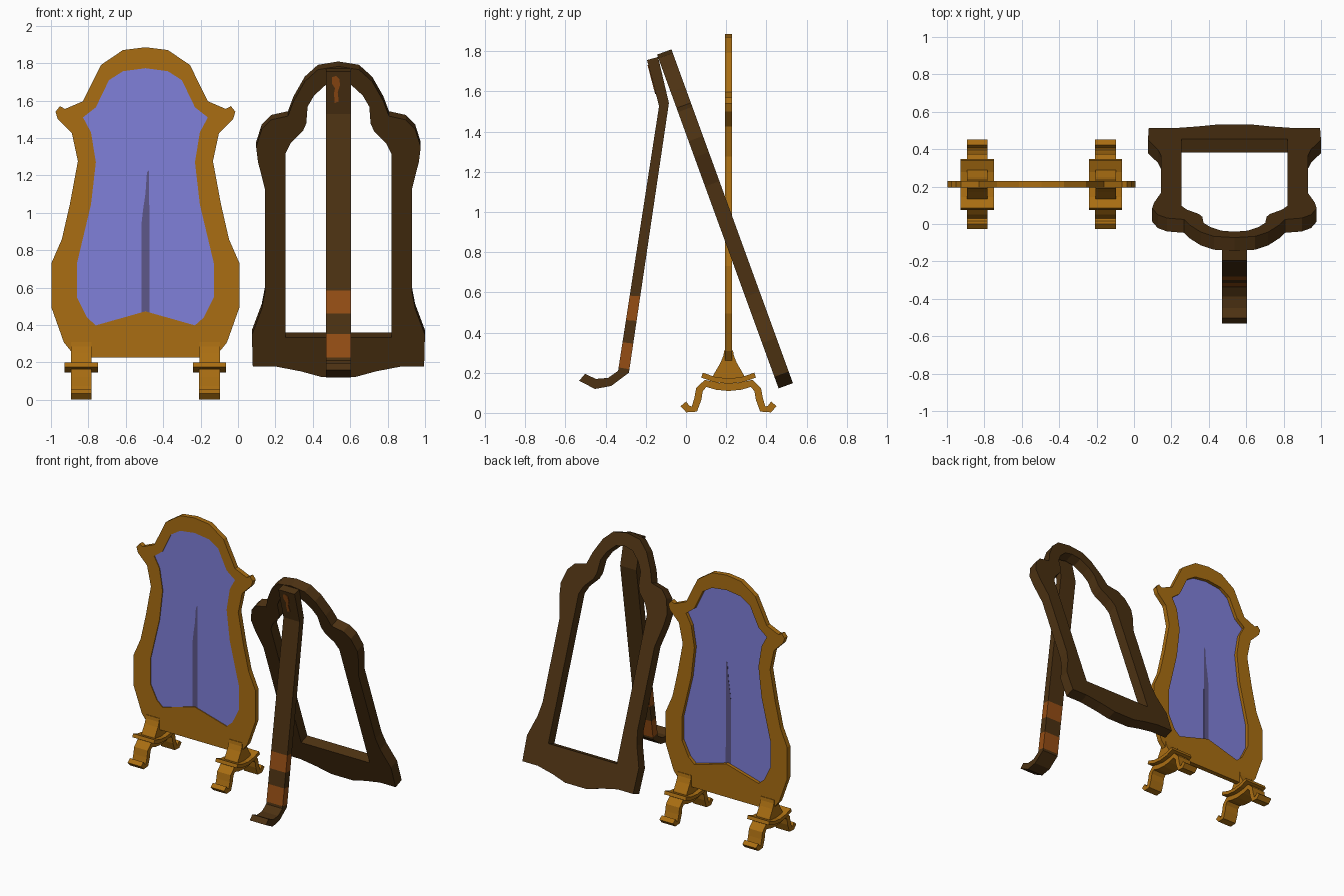
import bpy, bmesh, math

if "Cube" in bpy.data.objects:
    bpy.data.objects.remove(bpy.data.objects["Cube"])

def material(name, rgb):
    m = bpy.data.materials.new(name)
    m.diffuse_color = (*rgb, 1)
    m.use_nodes = True
    m.node_tree.nodes["Principled BSDF"].inputs["Base Color"].default_value = m.diffuse_color
    return m

GOLD = material("antique_gold", (.40, .155, .006))
GLASS = material("mirror_blue", (.215, .215, .70))
GREY = material("dull_violet", (.11, .095, .25))
WOOD = material("dark_wood", (.072, .031, .006))
RUST = material("rust_band", (.30, .075, .007))

def finish(name, bm, mats, loc=(0, 0, 0)):
    bmesh.ops.recalc_face_normals(bm, faces=bm.faces)
    me = bpy.data.meshes.new(name)
    bm.to_mesh(me)
    bm.free()
    for m in mats:
        me.materials.append(m)
    ob = bpy.data.objects.new(name, me)
    ob.location = loc
    bpy.context.collection.objects.link(ob)
    return ob

def mirrored(half):
    """Close a half outline (dx, z) by mirroring it across dx = 0."""
    return half + [(-x, z) for x, z in reversed(half) if x > 0]

def plate(name, loops, y0, y1, mat, loc=(0, 0, 0), shear=lambda z: 0):
    """Flat panel in the xz plane; a second loop is cut out as a hole."""
    bm = bmesh.new()
    for loop in loops:
        vs = [bm.verts.new((x, y0 + shear(z), z)) for x, z in loop]
        for i in range(len(vs)):
            bm.edges.new((vs[i - 1], vs[i]))
    bmesh.ops.triangle_fill(bm, use_beauty=True, edges=bm.edges[:])
    ext = bmesh.ops.extrude_face_region(bm, geom=bm.faces[:])
    bmesh.ops.translate(bm, vec=(0, y1 - y0, 0),
                        verts=[v for v in ext["geom"] if isinstance(v, bmesh.types.BMVert)])
    return finish(name, bm, [mat], loc)

def strip(name, pairs, width, mats, loc=(0, 0, 0), index=lambda i: 0):
    """Bar of constant width in x; pairs are the two side-profile edges (y, z)."""
    bm = bmesh.new()
    w = width / 2
    rings = [[bm.verts.new((x, *p)) for x, p in ((-w, a), (w, a), (w, b), (-w, b))]
             for a, b in pairs]
    for i in range(len(rings) - 1):
        for k in range(4):
            n = (k + 1) % 4
            f = bm.faces.new((rings[i][k], rings[i][n], rings[i + 1][n], rings[i + 1][k]))
            f.material_index = index(i)
    bm.faces.new(rings[0])
    bm.faces.new(rings[-1])
    return finish(name, bm, mats, loc)

def thicken(path, t):
    """Offset a centreline both ways to get strip pairs."""
    out = []
    for i, (y, z) in enumerate(path):
        a, b = path[max(i - 1, 0)], path[min(i + 1, len(path) - 1)]
        d = math.hypot(b[0] - a[0], b[1] - a[1])
        ny, nz = -(b[1] - a[1]) / d * t / 2, (b[0] - a[0]) / d * t / 2
        out.append(((y + ny, z + nz), (y - ny, z - nz)))
    return out

# Golden standing mirror: frame, glass and dark streak
CX, CY = -.495, .212
outer = mirrored([(0, 1.885), (.12, 1.87), (.238, 1.79), (.334, 1.596), (.43, 1.555),
                  (.457, 1.57), (.481, 1.54), (.468, 1.50), (.393, 1.425), (.361, 1.276),
                  (.404, 1.045), (.447, .858), (.503, .73), (.503, .495), (.436, .307),
                  (.37, .225)])
inner = mirrored([(0, 1.773), (.12, 1.757), (.195, 1.709), (.265, 1.564), (.334, 1.51),
                  (.291, 1.43), (.265, 1.27), (.291, 1.045), (.366, .73), (.366, .548),
                  (.313, .441), (.265, .398), (0, .473)])
plate("gold_mirror_frame", [outer, inner], -.018, .018, GOLD, (CX, CY, 0))
plate("mirror_glass", [inner], -.012, -.007, GLASS, (CX, CY, 0))
streak = [(.02, 1.23), (.008, 1.215), (0, 1.1), (-.012, 1.02), (-.02, .95),
          (-.022, .466), (0, .474), (.022, .466)]
plate("glass_streak", [streak], -.0135, -.0055, GREY, (CX, CY, 0))

# Two scrolled feet: legs, curved tray and flared post
leg = [(-.225, .045), (-.203, .019), (-.17, .019), (-.153, .07), (-.145, .115),
       (-.115, .147), (-.06, .133), (0, .127)]
tray = [(-.132, .188), (-.07, .166), (0, .158)]
both = lambda p: p + [(-y, z) for y, z in reversed(p[:-1])]
post = [((-h, z), (h, z)) for h, z in ((.022, .31), (.026, .285), (.04, .25),
                                       (.075, .19), (.082, .165))]
for side, x in (("left", CX - .343), ("right", CX + .343)):
    at = (x, CY, 0)
    strip(side + "_foot_legs", thicken(both(leg), .036), .112, [GOLD], at)
    strip(side + "_foot_tray", thicken(both(tray), .026), .178, [GOLD], at)
    strip(side + "_foot_post", post, .11, [GOLD], at)

# Leaning dark wooden frame, drawn upright then tilted
TILT, BASE = math.radians(20), .132
tall = lambda half: [(x, (z - BASE) / math.cos(TILT)) for x, z in mirrored(half)]
wood_outer = tall([(0, 1.796), (.11, 1.778), (.18, 1.715), (.24, 1.61), (.27, 1.53),
                   (.36, 1.51), (.41, 1.46), (.44, 1.365), (.43, 1.285), (.393, 1.14),
                   (.393, .59), (.41, .5), (.4625, .36), (.458, .19), (.33, .19),
                   (.2, .165), (.09, .135)])
wood_inner = tall([(0, 1.71), (.07, 1.695), (.13, 1.64), (.165, 1.58), (.172, 1.49),
                   (.19, 1.45), (.255, 1.385), (.283, 1.33), (.283, .347)])
easel = plate("wood_frame", [wood_outer, wood_inner], -.038, .038, WOOD, (.537, .4975, BASE))
easel.rotation_euler.x = TILT

# Support arm with two rust bands and a hooked foot
La, Lb, Ra, Rb = (-.134, 1.527), (-.338, .209), (-.085, 1.542), (-.284, .2)
mix = lambda a, b, t: (a[0] + (b[0] - a[0]) * t, a[1] + (b[1] - a[1]) * t)
arm = [((-.194, 1.756), (-.139, 1.771))]
arm += [(mix(La, Lb, t), mix(Ra, Rb, t)) for t in (0, .716, .808, .892, .987, 1)]
arm += [((-.388, .174), (-.372, .134)), ((-.448, .169), (-.453, .119)),
        ((-.5025, .194), (-.532, .16))]
strip("support_arm", arm, .134, [WOOD, RUST], (.537, 0, 0), lambda i: int(i in (2, 4)))

# Keyhole-shaped mark on the sloping top of the arm
key = [(-.034, 1.725), (-.012, 1.732), (.006, 1.715), (.008, 1.68), (-.004, 1.645),
       (.002, 1.595), (-.02, 1.587), (-.024, 1.64), (-.018, 1.665), (-.034, 1.69)]
plate("arm_keyhole_mark", [key], -.004, .004, RUST, (.537, 0, 0),
      lambda z: -.194 + .06 * (1.756 - z) / .229)
